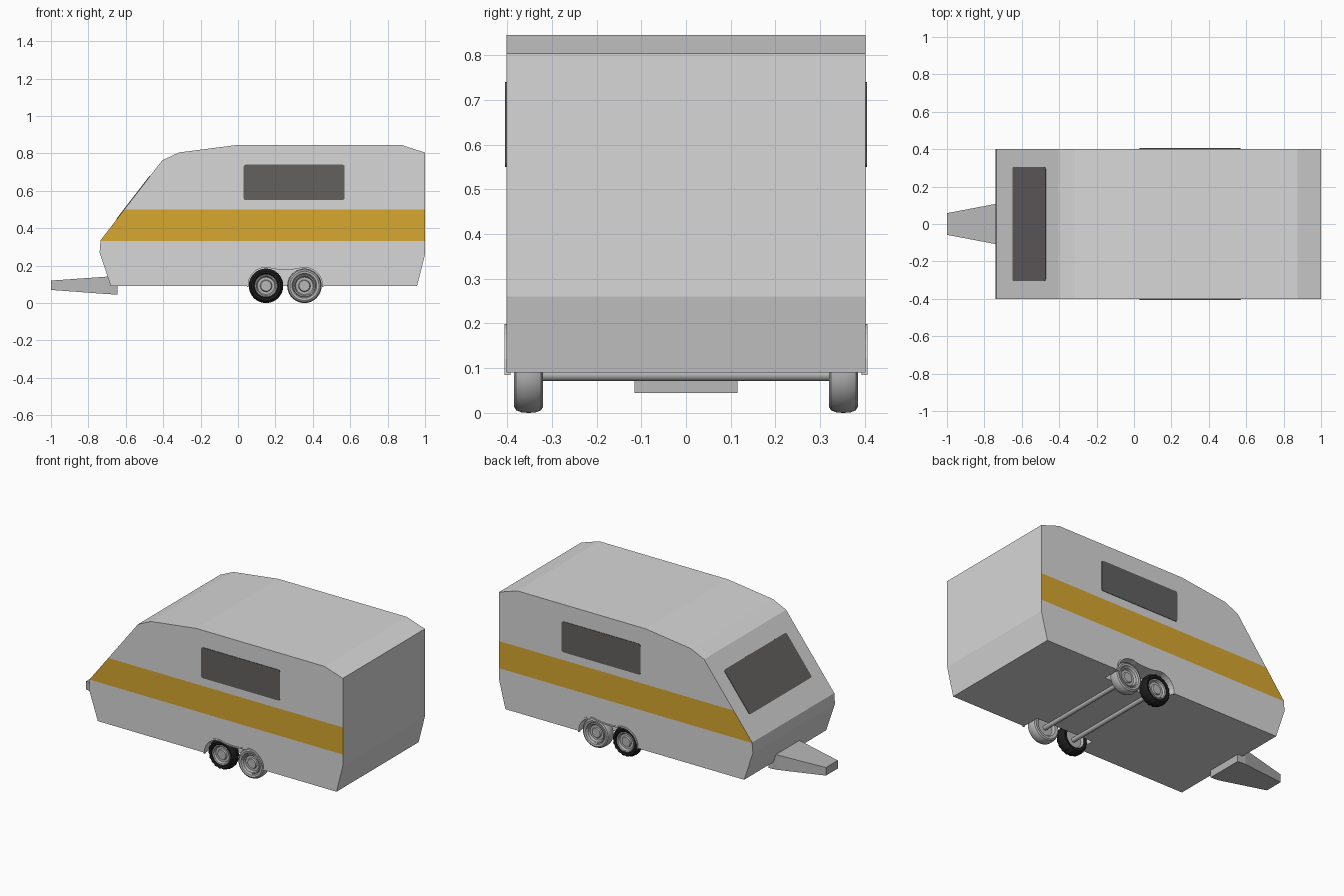
import bpy, bmesh, math
from mathutils import Matrix, Vector

if "Cube" in bpy.data.objects:
    bpy.data.objects.remove(bpy.data.objects["Cube"])


def material(name, r, g, b):
    m = bpy.data.materials.new(name)
    m.diffuse_color = (r, g, b, 1)
    m.use_nodes = True
    m.node_tree.nodes["Principled BSDF"].inputs["Base Color"].default_value = m.diffuse_color
    return m


SHELL = material("shell_grey", 0.68, 0.68, 0.68)
GOLD = material("stripe_gold", 0.68, 0.39, 0.03)
GLASS = material("window_dark", 0.125, 0.12, 0.118)
METAL = material("metal_grey", 0.48, 0.48, 0.48)
RUBBER = material("tyre_black", 0.012, 0.012, 0.012)


def finish(name, bm, mats, smooth=False):
    bmesh.ops.recalc_face_normals(bm, faces=bm.faces)
    me = bpy.data.meshes.new(name)
    bm.to_mesh(me)
    bm.free()
    for m in mats:
        me.materials.append(m)
    ob = bpy.data.objects.new(name, me)
    bpy.context.collection.objects.link(ob)
    if smooth:
        bpy.ops.object.select_all(action='DESELECT')
        ob.select_set(True)
        bpy.context.view_layer.objects.active = ob
        bpy.ops.object.shade_smooth_by_angle(angle=math.radians(35))
    return ob


def prism(pts, y0, y1):
    """Extrude an x-z outline along y."""
    bm = bmesh.new()
    face = bm.faces.new([bm.verts.new((x, y0, z)) for x, z in pts])
    ext = bmesh.ops.extrude_face_region(bm, geom=[face])
    verts = [v for v in ext["geom"] if isinstance(v, bmesh.types.BMVert)]
    bmesh.ops.translate(bm, verts=verts, vec=(0, y1 - y0, 0))
    bmesh.ops.recalc_face_normals(bm, faces=bm.faces)
    return bm


# Caravan body with a stripe cut into both sides
profile = [(-0.68, 0.09), (-0.74, 0.27), (-0.735, 0.335), (-0.405, 0.763),
           (-0.315, 0.805), (-0.005, 0.845), (0.875, 0.845), (1.0, 0.804),
           (1.0, 0.26), (0.957, 0.09)]
bm = prism(profile, -0.402, 0.402)
for z in (0.332, 0.5):
    bmesh.ops.bisect_plane(bm, geom=bm.verts[:] + bm.edges[:] + bm.faces[:],
                           plane_co=(0, 0, z), plane_no=(0, 0, 1))
for f in bm.faces:
    if abs(f.normal.y) > 0.9 and 0.332 < f.calc_center_median().z < 0.5:
        f.material_index = 1
body = finish("caravan_body", bm, [SHELL, GOLD])

# Twin wheel arch outline: two arcs joined by a shallow dip
WHEELS = (0.15, 0.355)
MID = sum(WHEELS) / 2
half = [(0.055, 0.085)]
for i in range(9):
    a = math.radians(165 - i * 12)
    half.append((WHEELS[0] + 0.097 * math.cos(a), 0.093 + 0.097 * math.sin(a)))
half.append((MID - 0.03, 0.178))
arch = half + [(2 * MID - x, z) for x, z in reversed(half)]

# Cut the wheel wells and add the arch lips
for side, label in ((-1, "front"), (1, "back")):
    cutter = finish("well_cutter", prism(arch, side * 0.29, side * 0.45), [SHELL])
    cutter.hide_render = True
    mod = body.modifiers.new("wheel_well", 'BOOLEAN')
    mod.operation = 'DIFFERENCE'
    mod.solver = 'EXACT'
    mod.object = cutter
    bpy.ops.object.select_all(action='DESELECT')
    body.select_set(True)
    bpy.context.view_layer.objects.active = body
    bpy.ops.object.modifier_apply(modifier=mod.name)
    bpy.data.objects.remove(cutter)

    outer = [(MID + (x - MID) * 1.04, 0.088 + (z - 0.088) * 1.09) for x, z in arch]
    lip = prism(outer + arch[::-1], side * 0.392, side * 0.406)
    finish("arch_lip_" + label, lip, [SHELL])


def wheel(name, x, y, side, tyre, tread):
    """Turn a wheel profile (radius, outward offset) around the y axis."""
    prof = [(0.012, 0.022), (0.028, 0.022), (0.032, 0.014), (0.046, 0.014),
            (0.052, 0.026), (0.058, 0.028), (0.061, 0.024), (0.066, 0.030),
            (0.078, 0.0325), (0.086, 0.028), (0.091, 0.016), (0.092, 0),
            (0.091, -0.016), (0.086, -0.028), (0.078, -0.0325), (0.060, -0.030),
            (0.052, -0.015), (0.012, -0.015)]
    n = 72 if tread else 48
    bm = bmesh.new()
    rings = []
    for i in range(n):
        a = 2 * math.pi * i / n
        ring = []
        for r, o in prof:
            if tread and r > 0.08 and (i // 2) % 2 and abs(o) > 0.01:
                r -= 0.004
            ring.append(bm.verts.new((x + r * math.cos(a), y + side * o,
                                      0.092 + r * math.sin(a))))
        rings.append(ring)
    for i in range(n):
        p, q = rings[i], rings[(i + 1) % n]
        for j in range(len(prof) - 1):
            f = bm.faces.new((p[j], p[j + 1], q[j + 1], q[j]))
            f.material_index = 1 if 6 <= j <= 14 else 0
    bm.faces.new([r[0] for r in rings])
    bm.faces.new([r[-1] for r in rings])
    finish(name, bm, [METAL, tyre], smooth=True)


# Wheels: black-tyred leading pair, bare grey trailing pair, and axles
for i, x in enumerate(WHEELS):
    pair = ("leading", "trailing")[i]
    for side, label in ((-1, "front"), (1, "back")):
        wheel(f"{pair}_wheel_{label}", x, side * 0.352, side,
              (RUBBER, METAL)[i], i == 0)
    bm = bmesh.new()
    bmesh.ops.create_cone(bm, cap_ends=True, segments=16, radius1=0.014,
                          radius2=0.014, depth=0.68,
                          matrix=Matrix.Translation((x, 0, 0.085))
                          @ Matrix.Rotation(math.pi / 2, 4, 'X'))
    finish(pair + "_axle", bm, [METAL], smooth=True)


# Window plates with rounded corners
def window(name, w, h, centre, right, up):
    right, up = Vector(right).normalized(), Vector(up).normalized()
    out = right.cross(up)
    bm = bmesh.new()
    pts = []
    for k, (sx, sy) in enumerate(((1, 1), (-1, 1), (-1, -1), (1, -1))):
        for s in range(4):
            a = math.pi / 2 * (k + s / 3)
            pts.append((sx * (w / 2 - 0.012) + 0.012 * math.cos(a),
                        sy * (h / 2 - 0.012) + 0.012 * math.sin(a)))
    rows = [[bm.verts.new(Vector(centre) + right * u + up * v + out * t)
             for u, v in pts] for t in (-0.003, 0.003)]
    bm.faces.new(rows[0])
    bm.faces.new(rows[1])
    for i in range(len(pts)):
        j = (i + 1) % len(pts)
        bm.faces.new((rows[0][i], rows[0][j], rows[1][j], rows[1][i]))
    finish(name, bm, [GLASS])


window("side_window_front", 0.54, 0.19, (0.3, -0.402, 0.645), (1, 0, 0), (0, 0, 1))
window("side_window_back", 0.54, 0.19, (0.3, 0.402, 0.645), (-1, 0, 0), (0, 0, 1))
window("nose_window", 0.61, 0.29, (-0.56, 0, 0.562), (0, -1, 0), (0.33, 0, 0.428))

# Tapered tow bar: x, half width, bottom, top
stations = [(-1.0, 0.058, 0.07, 0.12), (-0.70, 0.115, 0.048, 0.141),
            (-0.645, 0.115, 0.045, 0.145)]
bm = bmesh.new()
loops = [[bm.verts.new((x, sy * w, z)) for sy, z in
          ((-1, lo), (1, lo), (1, hi), (-1, hi))] for x, w, lo, hi in stations]
for a, b in zip(loops, loops[1:]):
    for i in range(4):
        bm.faces.new((a[i], a[(i + 1) % 4], b[(i + 1) % 4], b[i]))
bm.faces.new(loops[0])
bm.faces.new(loops[-1])
finish("tow_bar", bm, [METAL])
